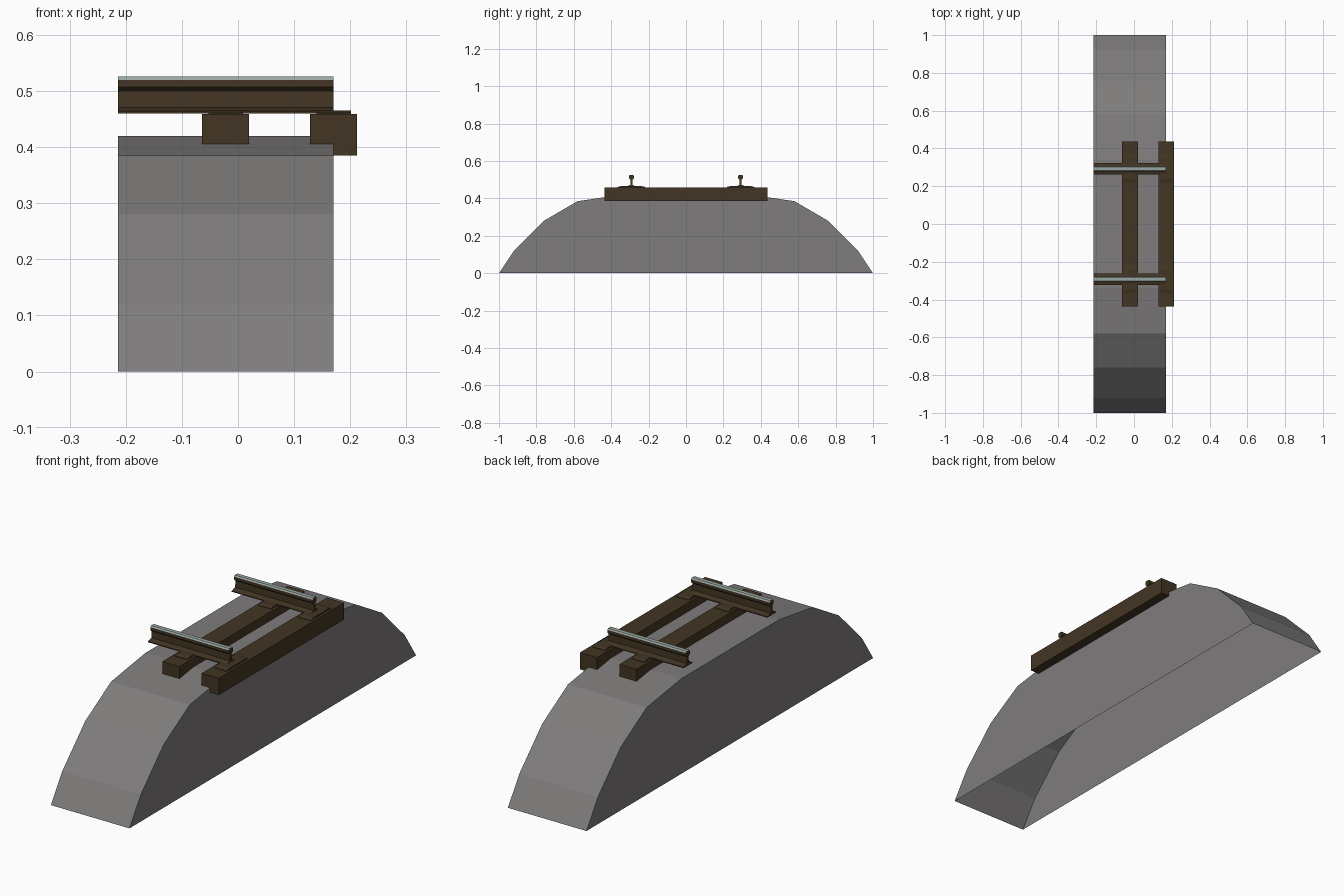
import bpy, bmesh

if "Cube" in bpy.data.objects:
    bpy.data.objects.remove(bpy.data.objects["Cube"])

def material(name, rgb):
    m = bpy.data.materials.new(name)
    m.diffuse_color = (*rgb, 1)
    m.use_nodes = True
    m.node_tree.nodes["Principled BSDF"].inputs["Base Color"].default_value = m.diffuse_color
    return m

GRAVEL = material("gravel grey", (0.21, 0.20, 0.20))
BROWN = material("dark rusty brown", (0.055, 0.036, 0.017))
STEEL = material("worn steel", (0.32, 0.39, 0.37))

X0, X1 = -0.214, 0.17      # length of the track piece
RAIL_Y = 0.292             # half gauge
SLEEPERS = (-0.022, 0.1705)

def extrude_profile(name, half, x0, x1, mats, y=0, open_bottom=False):
    """Mirror a half profile of (y, z), listed bottom to top, and sweep it along x."""
    pts = half + [(-a, b) for a, b in reversed(half) if a > 0]
    bm = bmesh.new()
    rows = [[bm.verts.new((x, y + a, b)) for a, b in pts] for x in (x0, x1)]
    n = len(pts)
    for row in rows:
        bm.faces.new(row)
    for i in range(n - 1 if open_bottom else n):
        j = (i + 1) % n
        bm.faces.new((rows[0][i], rows[0][j], rows[1][j], rows[1][i]))
    bmesh.ops.recalc_face_normals(bm, faces=bm.faces)
    me = bpy.data.meshes.new(name)
    bm.to_mesh(me)
    bm.free()
    for m in mats:
        me.materials.append(m)
    ob = bpy.data.objects.new(name, me)
    bpy.context.collection.objects.link(ob)
    return ob

# Ballast bed: hollow shell, open underneath
extrude_profile("ballast_bed",
                [(1, 0), (0.92, 0.12), (0.76, 0.28), (0.58, 0.385), (0.34, 0.42)],
                X0, X1, [GRAVEL], open_bottom=True)

# Sleepers
for k, x in enumerate(SLEEPERS):
    extrude_profile(f"sleeper_{k + 1}", [(0.437, 0.385), (0.437, 0.459)],
                    x - 0.042, x + 0.042, [BROWN])

rail_half = [(0.030, 0.460), (0.030, 0.464), (0.006, 0.471), (0.005, 0.500),
             (0.013, 0.507), (0.013, 0.520), (0.009, 0.526)]
for side, s in (("left", 1), ("right", -1)):
    # Rail with a polished running surface
    rail = extrude_profile(f"rail_{side}", rail_half, X0, X1, [BROWN, STEEL], y=s * RAIL_Y)
    for p in rail.data.polygons:
        if p.normal.z > 0.3 and p.center.z > 0.515:
            p.material_index = 1
    # Tie plates under the rail
    for k, x in enumerate(SLEEPERS):
        extrude_profile(f"tie_plate_{side}_{k + 1}",
                        [(0.074, 0.457), (0.074, 0.461), (0.055, 0.4655)],
                        x - 0.031, x + 0.031, [BROWN], y=s * RAIL_Y)
